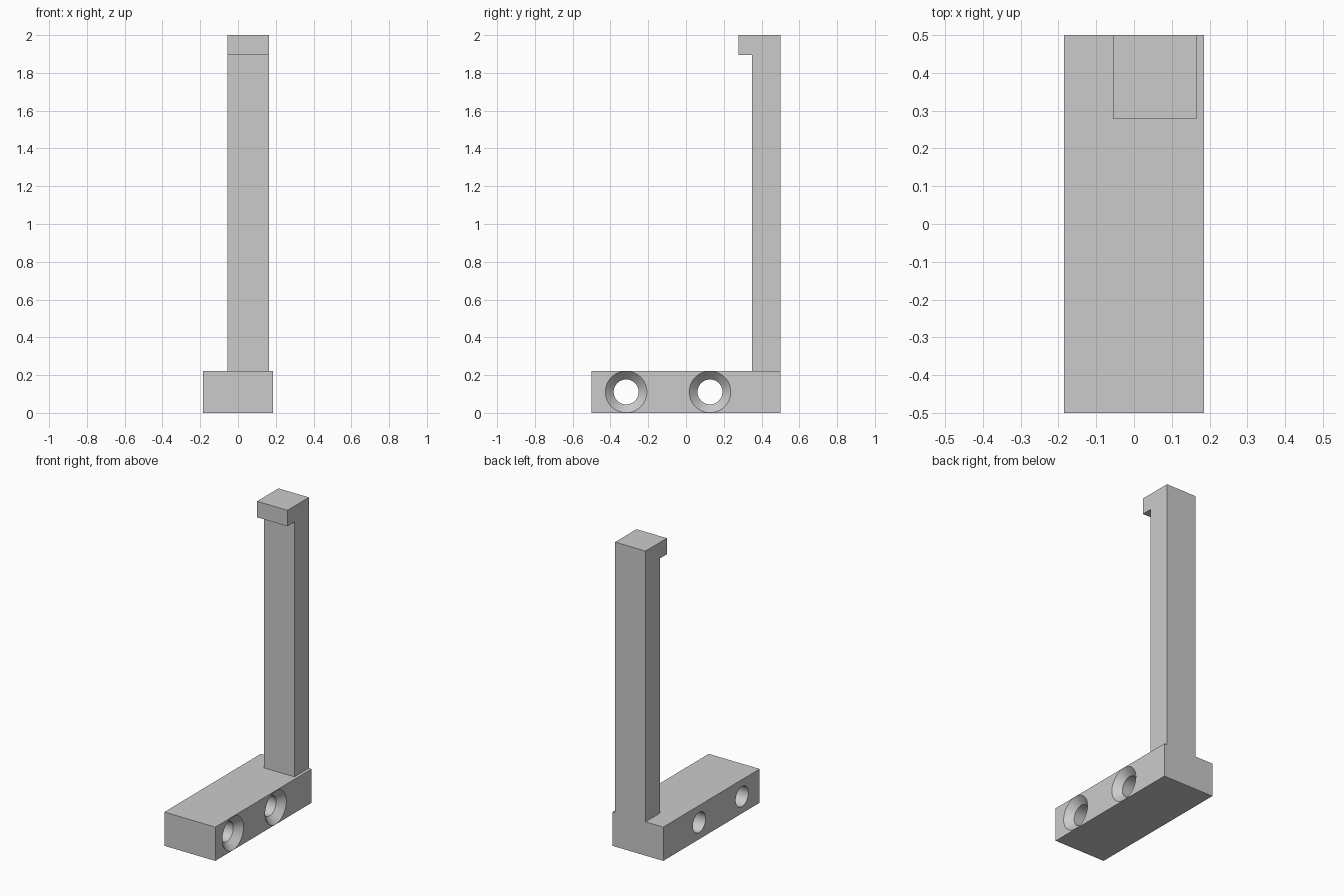
import bpy
import bmesh
import math
from mathutils import Matrix, Vector

cube = bpy.data.objects.get("Cube")
if cube:
    bpy.data.objects.remove(cube, do_unlink=True)

grey = bpy.data.materials.new("plain grey")
grey.use_nodes = True
colour = (0.6, 0.6, 0.6, 1)
grey.diffuse_color = colour
grey.node_tree.nodes["Principled BSDF"].inputs["Base Color"].default_value = colour

BASE_W, BASE_H = 0.37, 0.222


def make_object(name, bm):
    bmesh.ops.recalc_face_normals(bm, faces=bm.faces)
    mesh = bpy.data.meshes.new(name)
    bm.to_mesh(mesh)
    bm.free()
    mesh.materials.append(grey)
    obj = bpy.data.objects.new(name, mesh)
    bpy.context.collection.objects.link(obj)
    return obj


def extrude_profile(name, profile, x0, x1):
    """Extrude a (y, z) outline along x."""
    bm = bmesh.new()
    face = bm.faces.new([bm.verts.new((x0, y, z)) for y, z in profile])
    out = bmesh.ops.extrude_face_region(bm, geom=[face])
    verts = [v for v in out["geom"] if isinstance(v, bmesh.types.BMVert)]
    bmesh.ops.translate(bm, verts=verts, vec=(x1 - x0, 0, 0))
    return make_object(name, bm)


def screw_cutter(name, y):
    """Through hole with a countersink opening on the +x side."""
    outer, inner = 0.11, 0.066
    side = BASE_W / 2
    neck = side - (outer - inner)
    profile = [(-side - 0.1, 0), (-side - 0.1, inner), (neck, inner),
               (side, outer), (side + 0.1, outer), (side + 0.1, 0)]
    bm = bmesh.new()
    verts = [bm.verts.new((x, y, BASE_H / 2 + r)) for x, r in profile]
    edges = [bm.edges.new(pair) for pair in zip(verts, verts[1:])]
    bmesh.ops.spin(bm, geom=verts + edges, cent=(0, y, BASE_H / 2),
                   axis=(1, 0, 0), angle=math.tau, steps=64)
    bmesh.ops.remove_doubles(bm, verts=bm.verts, dist=1e-5)
    obj = make_object(name, bm)
    obj.hide_render = True
    return obj


def apply_boolean(target, tool, operation):
    mod = target.modifiers.new(operation, "BOOLEAN")
    mod.object = tool
    mod.operation = operation
    mod.solver = "EXACT"
    bpy.ops.object.select_all(action="DESELECT")
    target.select_set(True)
    bpy.context.view_layer.objects.active = target
    bpy.ops.object.modifier_apply(modifier=mod.name)
    bpy.data.objects.remove(tool, do_unlink=True)


# Mounting block
bracket = extrude_profile(
    "bracket", [(-0.5, 0), (0.5, 0), (0.5, BASE_H), (-0.5, BASE_H)],
    -BASE_W / 2, BASE_W / 2)

# Upright with forward lip, fused flush with the back of the block
hook = extrude_profile(
    "hook_post", [(0.5, 0.15), (0.5, 2), (0.278, 2), (0.278, 1.895),
                  (0.35, 1.895), (0.35, 0.15)], -0.056, 0.165)
apply_boolean(bracket, hook, "UNION")

# Countersunk screw holes
for y in (-0.317, 0.127):
    apply_boolean(bracket, screw_cutter("screw_hole_cutter", y), "DIFFERENCE")

bpy.ops.object.shade_smooth_by_angle(angle=math.radians(30))
